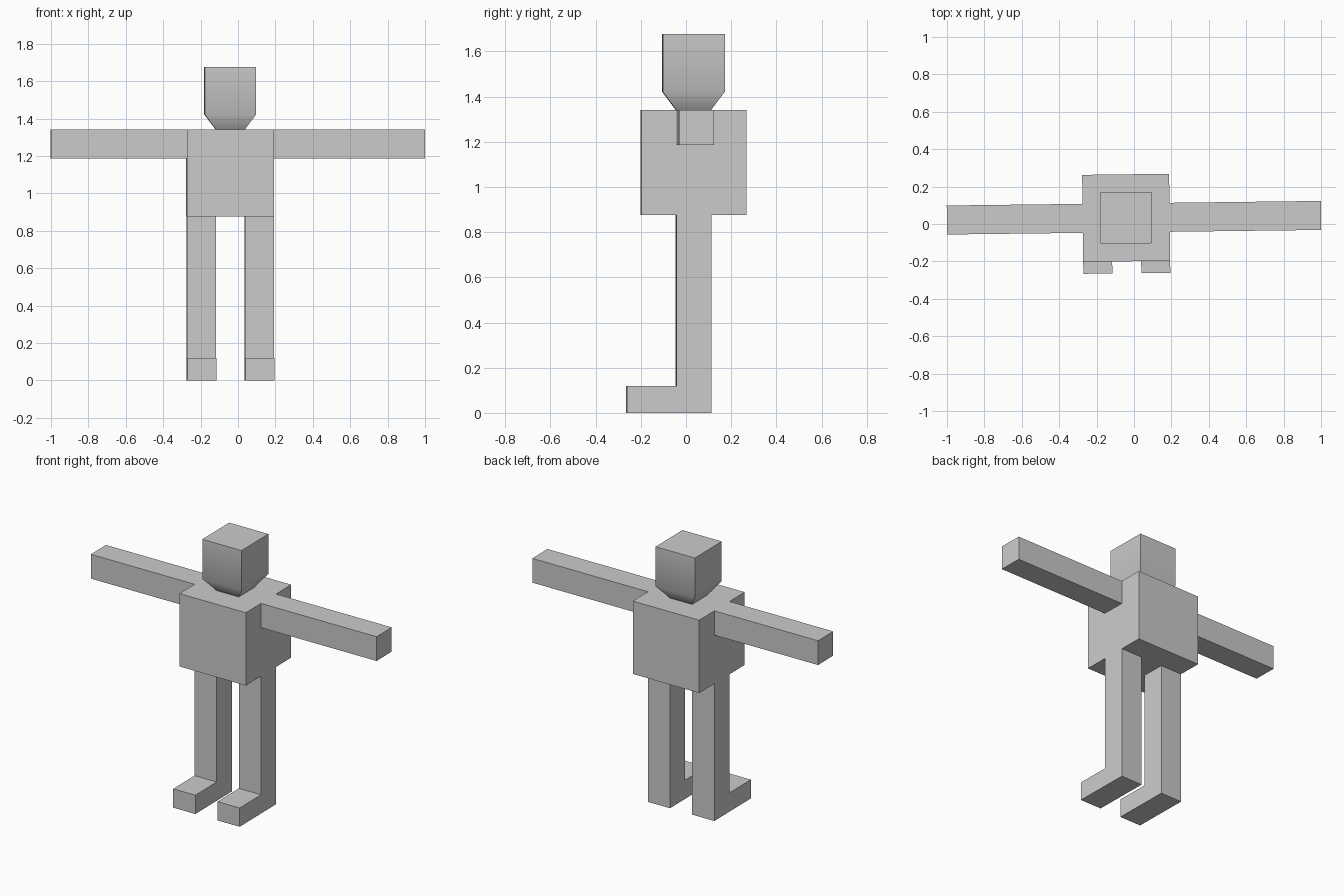
import bpy, bmesh, math
from mathutils import Vector, Matrix

if "Cube" in bpy.data.objects:
    bpy.data.objects.remove(bpy.data.objects["Cube"])

U = 0.155                       # one grid cell of the torso
CX, CY = -0.0415, 0.0335        # torso axis
ZB, ZT = 0.876, 1.341           # torso bottom and top

bm = bmesh.new()

# Torso: cube split into 3 x 3 cells per side
bmesh.ops.create_cube(bm, size=3 * U,
                      matrix=Matrix.Translation((CX, CY, (ZB + ZT) / 2)))
bmesh.ops.subdivide_edges(bm, edges=bm.edges[:], cuts=2, use_grid_fill=True)


def face_at(x, y, z):
    p = Vector((x, y, z))
    return min(bm.faces, key=lambda f: (f.calc_center_median() - p).length)


def extrude(face, offset, scale=1.0):
    new = bmesh.ops.extrude_discrete_faces(bm, faces=[face])["faces"][0]
    c = new.calc_center_median()
    for v in new.verts:
        v.co = c + (v.co - c) * scale + Vector(offset)
    bm.normal_update()
    return new


for s in (-1, 1):
    # Arm: top middle cell of the side
    side = CX + s * 1.5 * U
    extrude(face_at(side, CY, ZT - U / 2), (s - side, 0, 0))
    # Leg: bottom outer cell, down to the ankle and then the sole
    lx = CX + s * U
    ankle = extrude(face_at(lx, CY, ZB), (0, 0, 0.12 - ZB))
    extrude(ankle, (0, 0, -0.12))
    # Foot: front of the ankle block
    extrude(face_at(lx, CY - U / 2, 0.06), (0, -0.219, 0))

# Head: jaw flares out of the top middle cell, then goes straight up
jaw = extrude(face_at(CX, CY, ZT), (0, 0, 0.081), 0.275 / U)
extrude(jaw, (0, 0, 0.254))

# Slight turn of the whole figure
bmesh.ops.rotate(bm, verts=bm.verts[:], cent=(0, 0, 0),
                 matrix=Matrix.Rotation(math.radians(0.7), 3, 'Z'))
bmesh.ops.recalc_face_normals(bm, faces=bm.faces[:])

mesh = bpy.data.meshes.new("figure_body")
bm.to_mesh(mesh)
bm.free()
body = bpy.data.objects.new("figure_body", mesh)
bpy.context.collection.objects.link(body)
bpy.context.view_layer.objects.active = body
body.select_set(True)
bpy.ops.object.shade_smooth_by_angle(angle=math.radians(45))
